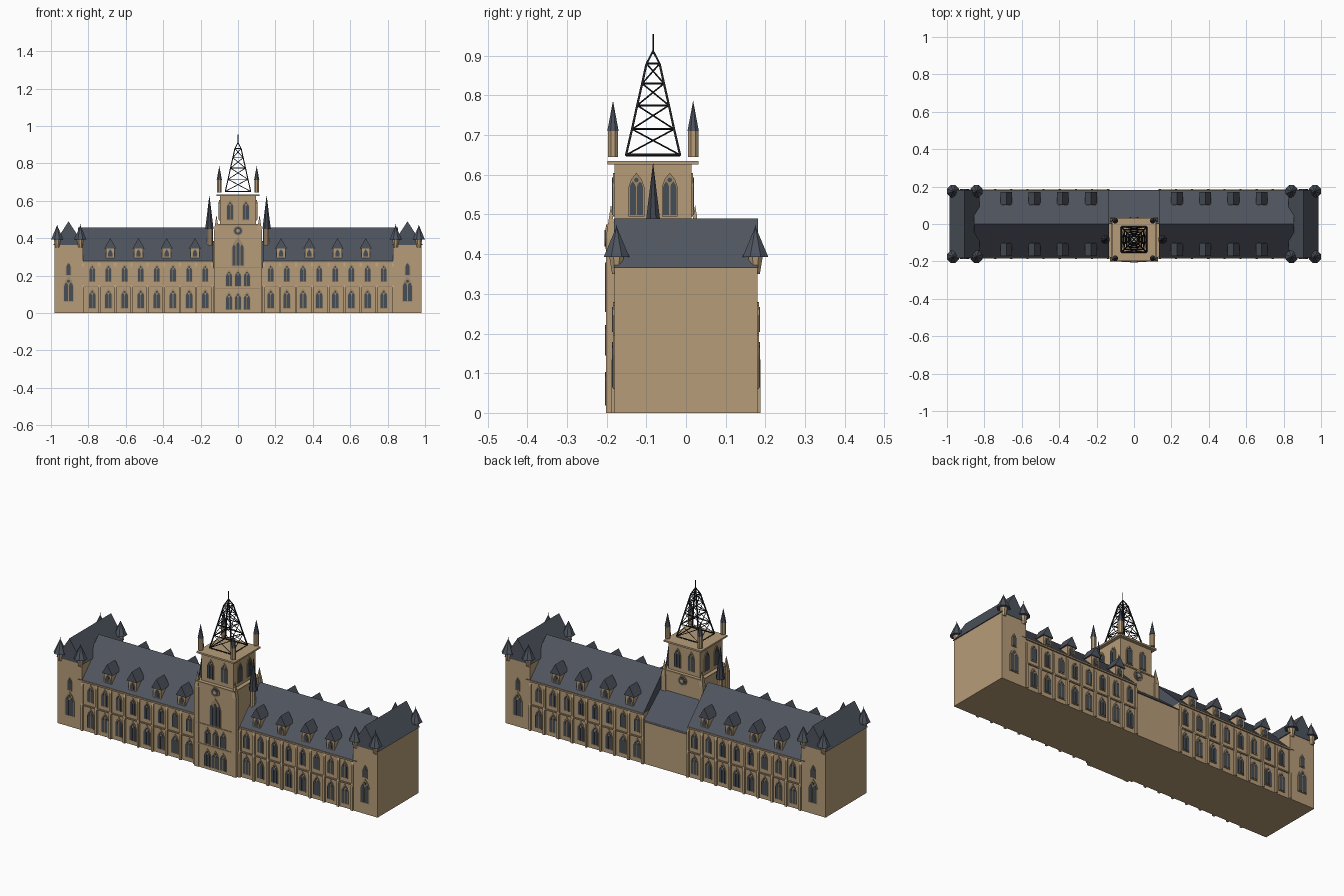
import bpy, bmesh, math
from mathutils import Vector, Matrix

if "Cube" in bpy.data.objects:
    bpy.data.objects.remove(bpy.data.objects["Cube"])

COLORS = {"sandstone": (0.47, 0.335, 0.19), "stone_trim": (0.36, 0.255, 0.145),
          "slate": (0.076, 0.088, 0.112), "dark_slate": (0.05, 0.058, 0.075),
          "window_glass": (0.062, 0.075, 0.092), "iron": (0.013, 0.015, 0.018)}
MATS = {}
for k, c in COLORS.items():
    MATS[k] = bpy.data.materials.new(k)
    MATS[k].diffuse_color = (*c, 1)
parts = {}


def bm_of(name, mat):
    return parts.setdefault(name, (bmesh.new(), mat))[0]


def prism(bm, pts, shift):
    """Extrude a flat 3D polygon along a shift vector."""
    shift = Vector(shift)
    a = [bm.verts.new(p) for p in pts]
    b = [bm.verts.new(Vector(p) + shift) for p in pts]
    bm.faces.new(a)
    bm.faces.new(b[::-1])
    for i in range(len(a)):
        j = (i + 1) % len(a)
        bm.faces.new((a[j], a[i], b[i], b[j]))


def box(bm, x0, x1, y0, y1, z0, z1):
    prism(bm, [(x0, y0, z0), (x1, y0, z0), (x1, y1, z0), (x0, y1, z0)], (0, 0, z1 - z0))


def cone(bm, x, y, z0, z1, r0, r1=0.0, n=8):
    m = Matrix.Translation((x, y, (z0 + z1) / 2)) @ Matrix.Rotation(math.pi / n, 4, 'Z')
    bmesh.ops.create_cone(bm, cap_ends=True, segments=n, radius1=r0, radius2=r1,
                          depth=z1 - z0, matrix=m)


def bar(bm, p, q, r):
    p, q = Vector(p), Vector(q)
    m = Matrix.Translation((p + q) / 2) @ (q - p).to_track_quat('Z', 'Y').to_matrix().to_4x4()
    bmesh.ops.create_cone(bm, cap_ends=True, segments=4, radius1=r, radius2=r,
                          depth=(q - p).length, matrix=m)


def plate(bm, o, n, shape, depth, base=-0.002):
    """Flat wall plate: shape is (sideways, height) points, n the wall normal."""
    n = Vector(n)
    u = Vector((-n.y, n.x, 0))
    prism(bm, [Vector(o) + u * s + Vector((0, 0, h)) + n * base for s, h in shape], n * (depth - base))


def lancet(c, w, z0, z1):
    h = w / 2
    s = z1 - w * 0.9
    return [(c - h, z0), (c + h, z0), (c + h, s), (c + h * .65, s + w * .5), (c, z1),
            (c - h * .65, s + w * .5), (c - h, s)]


def disc(c, z, r, n=16):
    return [(c + r * math.cos(2 * math.pi * i / n), z + r * math.sin(2 * math.pi * i / n)) for i in range(n)]


def window(o, n, w, z0, z1, lights=2, tag="wall"):
    """Pointed window: trim surround, narrow lights and a tracery eye."""
    trim, glass = bm_of(tag + "_window_frames", "stone_trim"), bm_of(tag + "_window_panes", "window_glass")
    plate(trim, o, n, lancet(0, w, z0, z1), 0.004)
    if lights == 1:
        plate(glass, o, n, lancet(0, w * .72, z0 + .004, z1 - w * .18), 0.006)
        return
    lw = w * .9 / lights
    top = z1 - w * .55
    for i in range(lights):
        c = (i - (lights - 1) / 2) * lw
        plate(glass, o, n, lancet(c, lw * .84, z0 + .004, top + (.012 if lights == 3 and i == 1 else 0)), 0.006)
    if lights == 2:
        plate(glass, o, n, disc(0, z1 - w * .45, w * .15, 8), 0.006)


stone = bm_of("main_walls", "sandstone")
trim = bm_of("string_courses", "stone_trim")
butt = bm_of("wall_buttresses", "sandstone")
roof = bm_of("wing_roofs", "slate")
D = 0.177

# wings, end pavilions and the low centre block
box(stone, -0.135, 0.135, -D, D, 0, 0.24)
for s in (-1, 1):
    xa, xb = sorted((s * .135, s * .83))
    box(stone, xa, xb, -D, D, 0, 0.28)
    prism(roof, [(s * .135, -.182, .277), (s * .135, .182, .277), (s * .135, 0, .457)], (s * .72, 0, 0))
    pa, pb = sorted((s * .83, s * .982))
    box(bm_of("pavilion_walls", "sandstone"), pa, pb, -.18, .18, 0, .365)
    prism(bm_of("pavilion_roofs", "slate"),
          [(s * .825, -.182, .365), (s * .987, -.182, .365), (s * .906, -.182, .49)], (0, .364, 0))
    # corner turrets
    for x in (.843, .967):
        for y in (-.175, .175):
            cone(bm_of("turret_corbels", "sandstone"), s * x, y, .35, .395, .012, .02)
            cone(bm_of("turret_caps", "slate"), s * x, y, .393, .47, .035)
            cone(bm_of("turret_finials", "iron"), s * x, y, .46, .485, .0015, n=4)
    for f in (-1, 1):
        n = (0, f, 0)
        # pavilion windows
        window((s * .906, f * .18, 0), n, .056, .06, .195, 2, "pavilion")
        window((s * .906, f * .18, 0), n, .03, .2, .272, 1, "pavilion")
        box(trim, xa, xb, f * .18 - .003, f * .18 + .003, .138, .145)
        box(trim, xa, xb, f * .18 - .004, f * .18 + .004, .27, .279)
        # wing bays
        for i in range(8):
            x = s * (.175 + .0863 * i)
            window((x, f * D, 0), n, .042, .022, .132, 2, "wing")
            window((x, f * D, 0), n, .036, .165, .262, 2, "wing")
        for i in range(9):
            x = s * (.138 + .0863 * i)
            y = f * D
            prism(butt, [(x - .006, y, 0), (x - .006, y + f * .011, 0), (x - .006, y + f * .011, .13),
                         (x - .006, y + f * .007, .15), (x - .006, y + f * .007, .25),
                         (x - .006, y, .27)], (.012, 0, 0))
        # dormers
        for i in range(4):
            x = s * (.23 + .151 * i)
            y0, y1 = sorted((f * .165, f * .11))
            box(bm_of("dormer_walls", "sandstone"), x - .024, x + .024, y0, y1, .28, .352)
            y = f * .171
            prism(bm_of("dormer_roofs", "slate"),
                  [(x - .032, y, .345), (x + .032, y, .345), (x, y, .4)], (0, -f * .07, 0))
            window((x, f * .165, 0), n, .032, .297, .345, 1, "dormer")

# sloping roof behind the tower
prism(bm_of("centre_roof", "slate"), [(-.135, .182, .235), (-.135, 0, .235), (-.135, 0, .385)], (.27, 0, 0))

# tower
CY = -.083
tow = bm_of("tower_walls", "sandstone")
box(tow, -.117, .117, -.198, .03, 0, .475)
box(tow, -.097, .097, CY - .097, CY + .097, .47, .626)
box(bm_of("tower_cornice", "sandstone"), -.115, .115, CY - .115, CY + .115, .626, .635)
for z in (.128, .24, .468):
    box(bm_of("tower_bands", "stone_trim"), -.12, .12, -.201, .033, z, z + .007)
for sx in (-1, 1):
    for sy in (-1, 1):
        x, y = sx * .115, CY + sy * .106
        box(bm_of("tower_buttresses", "sandstone"), x - .013, x + .013, y - .012, y + .012, 0, .44)
        cone(bm_of("tower_buttresses", "sandstone"), x, y, .44, .478, .018, .011, 4)
        cone(bm_of("lower_pinnacles", "sandstone"), x, y, .47, .525, .012, n=4)
        # roof pinnacles
        x, y = sx * .1, CY + sy * .101
        cone(bm_of("pinnacle_shafts", "sandstone"), x, y, .645, .712, .014, .014)
        cone(bm_of("pinnacle_caps", "slate"), x, y, .71, .787, .0155)
    # slim side turrets
    cone(bm_of("side_turret_shafts", "sandstone"), sx * .15, CY, .34, .46, .016, .016)
    cone(bm_of("side_turret_spires", "dark_slate"), sx * .153, CY, .45, .632, .024)

# belfry lancets on all four sides
for n in ((0, -1, 0), (0, 1, 0), (1, 0, 0), (-1, 0, 0)):
    v = Vector(n)
    u = Vector((-v.y, v.x, 0))
    for k in (-1, 1):
        window(Vector((0, CY, 0)) + v * .097 + u * k * .042, n, .04, .495, .605, 2, "belfry")

# clocks front and back
for y, f in ((-.198, -1), (.03, 1)):
    o, n = (0, y, 0), (0, f, 0)
    plate(bm_of("clock_rims", "stone_trim"), o, n, disc(0, .44, .027), .005)
    plate(bm_of("clock_faces", "window_glass"), o, n, disc(0, .44, .021), .007)
    plate(bm_of("clock_centres", "sandstone"), o, n, disc(0, .44, .010, 8), .008)

# tower front windows and entrance
F, S = (0, -.198, 0), (0, -1, 0)
window(F, S, .07, .25, .405, 3, "tower")
for x in (-.048, 0, .048):
    window((x, -.198, 0), S, .04, .015, .115, 2, "entrance")
    window((x, -.198, 0), S, .036, .14, .232, 2, "tower")

# open iron spire
iron = bm_of("lattice_spire", "iron")
levels = [(.65, .068), (.715, .053), (.775, .040), (.83, .0275), (.88, .0165)]


def ring(z, h):
    return [Vector((a * h, CY + b * h, z)) for a, b in ((-1, -1), (1, -1), (1, 1), (-1, 1))]


for i, lv in enumerate(levels):
    a = ring(*lv)
    for k in range(4):
        bar(iron, a[k], a[(k + 1) % 4], .0035 if i == 0 else .0024)
        if i < 4:
            b = ring(*levels[i + 1])
            bar(iron, a[k], b[k], .0038)
            bar(iron, a[k], b[(k + 1) % 4], .002)
            bar(iron, a[(k + 1) % 4], b[k], .002)
        else:
            bar(iron, a[k], (0, CY, .912), .003)
bar(iron, (0, CY, .905), (0, CY, .955), .0018)

# turn every collected part into an object
for name, (bm, mat) in parts.items():
    bmesh.ops.recalc_face_normals(bm, faces=bm.faces[:])
    me = bpy.data.meshes.new(name)
    bm.to_mesh(me)
    bm.free()
    me.materials.append(MATS[mat])
    bpy.context.collection.objects.link(bpy.data.objects.new(name, me))

for m in bpy.data.materials:
    if m.users and not m.is_grease_pencil:
        m.use_nodes = True
        m.node_tree.nodes["Principled BSDF"].inputs["Base Color"].default_value = m.diffuse_color
